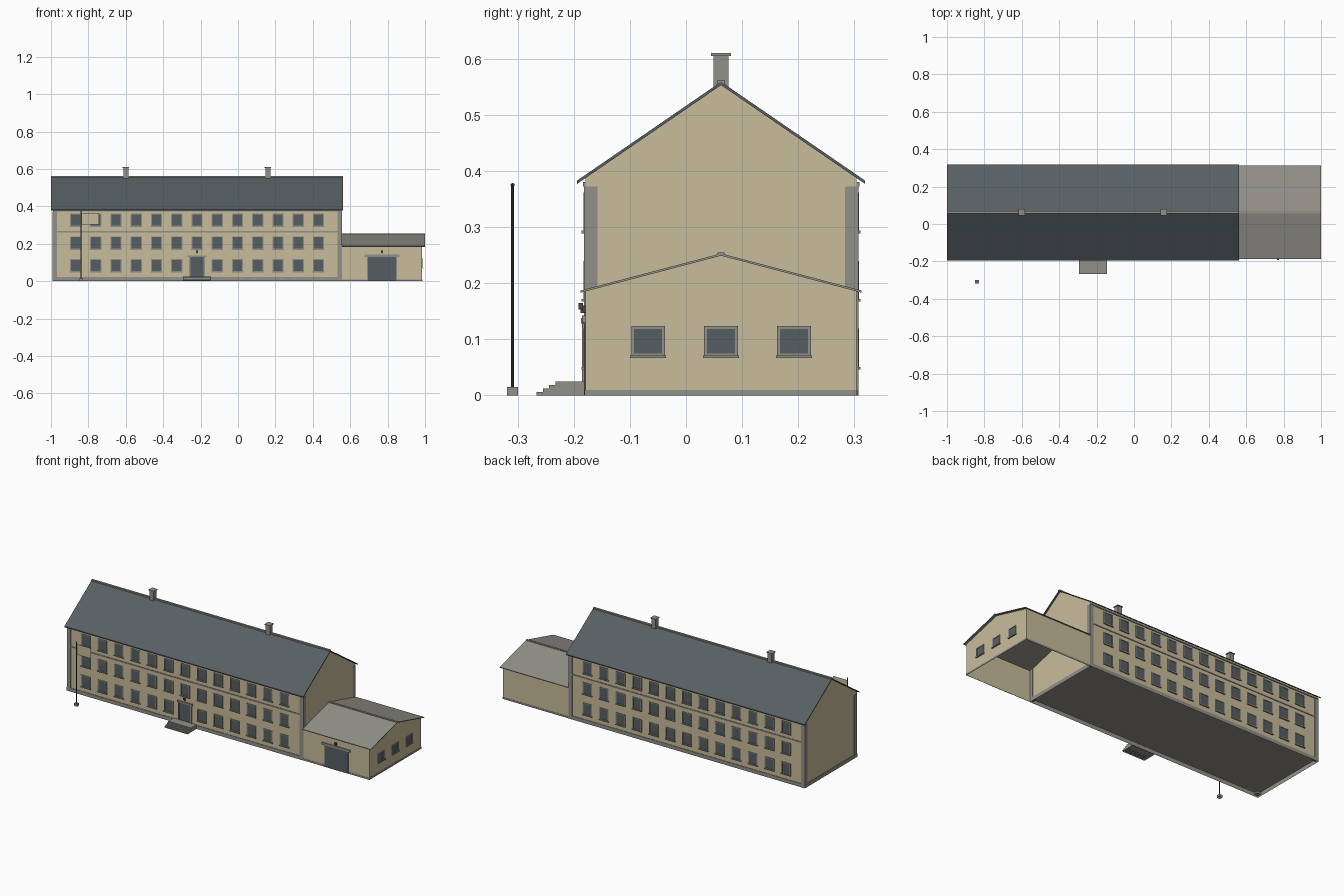
import bpy, bmesh, math
from mathutils import Vector, Matrix

if "Cube" in bpy.data.objects:
    bpy.data.objects.remove(bpy.data.objects["Cube"])

def material(name, r, g, b):
    lin = [((c / 255 + 0.055) / 1.055) ** 2.4 for c in (r, g, b)]
    m = bpy.data.materials.new(name)
    m.diffuse_color = (*lin, 1)
    m.use_nodes = True
    m.node_tree.nodes["Principled BSDF"].inputs["Base Color"].default_value = m.diffuse_color
    return m

TAN = material("sand_plaster", 201, 188, 156)
GREY = material("stone_grey", 146, 144, 136)
SLATE = material("slate_blue", 86, 95, 99)
DARK = material("dark_metal", 66, 70, 72)

YC = 0.0625                 # ridge line
YF, YB = -0.179, 0.304      # front and back walls
XL, XM, XR = -0.99, 0.553, 0.985   # left end, main/annex joint, annex end

def finish(name, bm, mat):
    me = bpy.data.meshes.new(name)
    bm.to_mesh(me)
    bm.free()
    me.materials.append(mat)
    ob = bpy.data.objects.new(name, me)
    bpy.context.collection.objects.link(ob)
    return ob

def boxes(name, mat, items, open_bottom=False):
    """One object from boxes given as (x0, x1, y0, y1, z0, z1)."""
    bm = bmesh.new()
    for x0, x1, y0, y1, z0, z1 in items:
        mtx = Matrix.Translation(((x0 + x1) / 2, (y0 + y1) / 2, (z0 + z1) / 2)) \
            @ Matrix.Diagonal((x1 - x0, y1 - y0, z1 - z0, 1))
        bmesh.ops.create_cube(bm, size=1, matrix=mtx)
    if open_bottom:
        bm.normal_update()
        bmesh.ops.delete(bm, geom=[f for f in bm.faces if f.normal.z < -0.5],
                         context='FACES_ONLY')
    return finish(name, bm, mat)

def extrude_x(name, mat, profile, x0, x1, hollow=False):
    """Extrude a (y, z) profile along x; hollow drops floor and sloped top."""
    bm = bmesh.new()
    f = bm.faces.new([bm.verts.new((x0, y, z)) for y, z in profile])
    res = bmesh.ops.extrude_face_region(bm, geom=[f])
    bmesh.ops.translate(bm, vec=(x1 - x0, 0, 0),
                        verts=[v for v in res["geom"] if isinstance(v, bmesh.types.BMVert)])
    bmesh.ops.recalc_face_normals(bm, faces=bm.faces)
    if hollow:
        bmesh.ops.delete(bm, geom=[f for f in bm.faces if abs(f.normal.z) > 0.5],
                         context='FACES_ONLY')
    return finish(name, bm, mat)

def house(name, x0, x1, base, eave, peak):
    extrude_x(name, TAN, [(YF, base), (YB, base), (YB, eave), (YC, peak), (YF, eave)],
              x0, x1, hollow=True)

def roof(name, mat, x0, x1, half, eave, peak, t):
    extrude_x(name, mat, [(YC - half, eave), (YC, peak), (YC + half, eave),
                          (YC + half, eave - t), (YC, peak - t), (YC - half, eave - t)], x0, x1)

def cylinder(bm, r, x, y, z0, z1, seg=10):
    bmesh.ops.create_cone(bm, cap_ends=True, segments=seg, radius1=r, radius2=r, depth=z1 - z0,
                          matrix=Matrix.Translation((x, y, (z0 + z1) / 2)))

# main block
house("main_walls", XL, XM, 0.018, 0.389, 0.555)
roof("main_roof", SLATE, -1.0, 0.562, 0.2565, 0.383, 0.559, 0.006)
boxes("main_ridge_cap", GREY, [(-1.0, 0.562, YC - 0.006, YC + 0.006, 0.552, 0.562)])
boxes("main_plinth", GREY, [(XL - 0.003, XM + 0.002, YF - 0.003, YB + 0.003, 0, 0.021)],
      open_bottom=True)
boxes("string_courses", GREY, [(XL, XM, YF - 0.003, YF + 0.002, 0.261, 0.268),
                               (XL, XM, YB - 0.002, YB + 0.003, 0.261, 0.268)])
boxes("gutters", GREY, [(XL, XM, YF - 0.005, YF + 0.002, 0.372, 0.380),
                        (XL, XM, YB - 0.002, YB + 0.005, 0.372, 0.380)])
# grey corner pilasters
boxes("corner_pilasters", GREY,
      [(xa, xb, ya, yb, 0.01, 0.372)
       for xa, xb in ((XL - 0.002, XL + 0.022), (XM - 0.022, XM + 0.002))
       for ya, yb in ((YF - 0.003, YF + 0.021), (YB - 0.021, YB + 0.003))])

# chimneys
boxes("chimneys", GREY, [(x - h, x + h, YC - h, YC + h, z0, z1) for x in (-0.6, 0.16)
                         for h, z0, z1 in ((0.0135, 0.52, 0.606), (0.0175, 0.605, 0.61))])

# windows: frame bars, sill and glass, placed on a wall with outward direction
frames, glass = [], []

def add(store, wall, side, u0, u1, z0, z1, proud):
    a, b = sorted((wall + side * 0.0005, wall + side * proud))
    store.append((a, b, u0, u1, z0, z1) if wall == XR else (u0, u1, a, b, z0, z1))

def window(wall, side, u, z, w, h):
    f = 0.005
    add(glass, wall, side, u - w / 2, u + w / 2, z - h / 2, z + h / 2, 0.002)
    for s in (-1, 1):
        e = u + s * (w / 2 + f / 2)
        add(frames, wall, side, e - f / 2, e + f / 2, z - h / 2 - f, z + h / 2 + f, 0.004)
        e = z + s * (h / 2 + f / 2)
        add(frames, wall, side, u - w / 2, u + w / 2, e - f / 2, e + f / 2, 0.004)
    add(frames, wall, side, u - w / 2 - 0.007, u + w / 2 + 0.007,
        z - h / 2 - 0.008, z - h / 2 - 0.003, 0.007)

DOOR_X = -0.869 + 6 * 0.1083
for i in range(13):
    for row, z in enumerate((0.084, 0.205, 0.327)):
        x = -0.869 + i * 0.1083
        window(YB, 1, x, z, 0.05, 0.06)
        if not (i == 6 and row == 0):
            window(YF, -1, x, z, 0.05, 0.06)
for y in (YC - 0.13, YC, YC + 0.13):
    window(XR, 1, y, 0.0965, 0.05, 0.044)
boxes("window_frames", GREY, frames)
boxes("window_glass", SLATE, glass)

# front door with surround and steps
YD = YF - 0.0005
boxes("front_door", SLATE, [(DOOR_X - 0.036, DOOR_X + 0.036, YF - 0.003, YD, 0.02, 0.128)])
boxes("door_surround", GREY,
      [(DOOR_X - 0.044, DOOR_X - 0.036, YF - 0.006, YD, 0.02, 0.128),
       (DOOR_X + 0.036, DOOR_X + 0.044, YF - 0.006, YD, 0.02, 0.128),
       (DOOR_X - 0.05, DOOR_X + 0.05, YF - 0.008, YD, 0.128, 0.138)])
boxes("entrance_steps", GREY,
      [(DOOR_X - 0.075, DOOR_X + 0.075, -0.266 + 0.011 * i, YF - 0.003, 0, 0.00625 * (i + 1))
       for i in range(4)], open_bottom=True)

# annex: open shell under its own roof
house("annex_walls", XM, XR, 0, 0.187, 0.2505)
roof("annex_roof", GREY, XM, 1.0, 0.2505, 0.187, 0.253, 0.004)
boxes("annex_ridge_cap", GREY, [(XM, 1.0, YC - 0.006, YC + 0.006, 0.249, 0.255)])
boxes("annex_plinth", GREY, [(XM, 0.69, YF - 0.002, YD, 0, 0.01),
                             (0.85, XR + 0.002, YF - 0.002, YD, 0, 0.01),
                             (XM, XR + 0.002, YB + 0.0005, YB + 0.002, 0, 0.01),
                             (XR + 0.0005, XR + 0.002, YF, YB, 0, 0.01)])
boxes("garage_door", SLATE, [(0.692, 0.848, YF - 0.003, YD, 0, 0.129)])
boxes("garage_lintel", GREY, [(0.677, 0.863, YF - 0.006, YD, 0.129, 0.142)])

# wall lamps over both doors
boxes("wall_lamps", DARK, [(x - w, x + w, YF - d1, YF - d0, z0, z1) for x in (DOOR_X, 0.77)
                           for w, d0, d1, z0, z1 in ((0.003, 0.0005, 0.009, 0.147, 0.160),
                                                     (0.006, 0.005, 0.013, 0.153, 0.165))])

# flagpole with a thin plain flag
FX, FY = -0.84, -0.309
boxes("flagpole_base", GREY, [(FX - 0.01, FX + 0.01, FY - 0.01, FY + 0.01, 0, 0.015)],
      open_bottom=True)
bm = bmesh.new()
cylinder(bm, 0.0025, FX, FY, 0.01, 0.373, 8)
bmesh.ops.create_uvsphere(bm, u_segments=8, v_segments=6, radius=0.0035,
                          matrix=Matrix.Translation((FX, FY, 0.375)))
finish("flagpole", bm, DARK)
bm = bmesh.new()
bm.faces.new([bm.verts.new((FX + dx, FY, z)) for dx, z in
              ((0, 0.303), (0.096, 0.303), (0.096, 0.364), (0, 0.364))])
finish("flag", bm, TAN)
